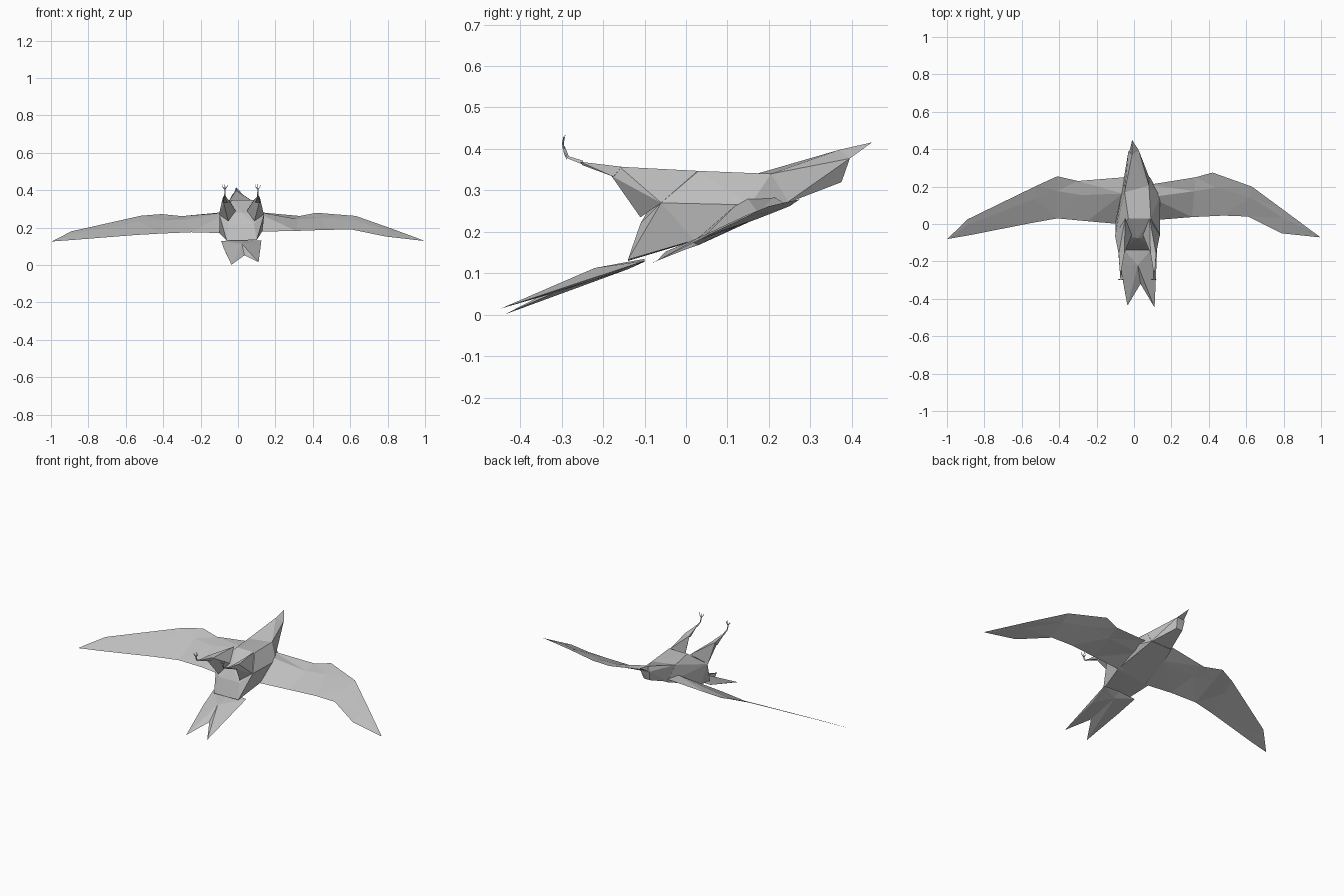
import bpy, bmesh
from mathutils import Vector

grey = bpy.data.materials.new("plumage_grey")
grey.diffuse_color = (0.52, 0.52, 0.52, 1)


def finish(name, bm):
    bmesh.ops.recalc_face_normals(bm, faces=bm.faces[:])
    mesh = bpy.data.meshes.new(name)
    bm.to_mesh(mesh)
    bm.free()
    mesh.materials.append(grey)
    obj = bpy.data.objects.new(name, mesh)
    bpy.context.collection.objects.link(obj)
    return obj


def hull(name, points):
    """Faceted solid wrapped around a few corner points."""
    bm = bmesh.new()
    for p in points:
        bm.verts.new(p)
    bmesh.ops.convex_hull(bm, input=bm.verts[:])
    loose = [v for v in bm.verts if not v.link_faces]
    bmesh.ops.delete(bm, geom=loose, context='VERTS')
    return finish(name, bm)


def loft(name, rings):
    """Closed skin over rings with the same number of corners."""
    bm = bmesh.new()
    loops = [[bm.verts.new(p) for p in ring] for ring in rings]
    n = len(loops[0])
    for a, b in zip(loops, loops[1:]):
        for i in range(n):
            j = (i + 1) % n
            bm.faces.new((a[i], a[j], b[j], b[i]))
    bm.faces.new(loops[0])
    bm.faces.new(loops[-1])
    bmesh.ops.remove_doubles(bm, verts=bm.verts[:], dist=0.00005)
    bmesh.ops.triangulate(bm, faces=bm.faces[:])
    return finish(name, bm)


def limb(name, path):
    """Tapered triangular rod through (x, y, z, radius) stations."""
    rings = []
    for k, (x, y, z, r) in enumerate(path):
        prev = Vector(path[max(k - 1, 0)][:3])
        nxt = Vector(path[min(k + 1, len(path) - 1)][:3])
        q = (nxt - prev).to_track_quat('Z', 'Y')
        rings.append([Vector((x, y, z)) + q @ Vector((r * c, r * s, 0))
                      for c, s in ((0, 1), (-0.87, -0.5), (0.87, -0.5))])
    return loft(name, rings)


# Faceted torso, belly up
hull("body", [
    (-0.05, 0.17, 0.34), (0.08, 0.205, 0.34), (-0.03, 0.03, 0.347), (0.09, 0.03, 0.347),
    (0.02, -0.075, 0.28), (-0.07, 0.15, 0.265), (0.14, 0.155, 0.265),
    (-0.10, -0.06, 0.27), (0.14, -0.06, 0.27), (-0.05, -0.11, 0.22), (0.085, -0.11, 0.22),
    (-0.06, -0.14, 0.13), (0.10, -0.14, 0.133), (-0.10, 0.0, 0.172), (0.13, 0.02, 0.18),
    (-0.055, 0.25, 0.268), (0.085, 0.25, 0.268)])

# Head and beak
hull("head", [
    (-0.05, 0.17, 0.34), (0.08, 0.205, 0.34), (-0.055, 0.24, 0.268), (0.085, 0.24, 0.268),
    (-0.025, 0.375, 0.32), (0.015, 0.375, 0.32), (0.025, 0.395, 0.377),
    (-0.03, 0.39, 0.377), (-0.01, 0.37, 0.398)])
hull("beak", [
    (-0.025, 0.385, 0.375), (0.025, 0.395, 0.377), (-0.01, 0.37, 0.398), (-0.01, 0.449, 0.416)])

# Forked tail, two lobes meeting at a raised middle ridge
middle = [(0.02, -0.10, 0.135), (0.02, -0.22, 0.113), (0.035, -0.32, 0.052), (0.02, -0.14, 0.11)]
hull("left_tail_lobe", middle + [
    (-0.09, -0.10, 0.128), (-0.075, -0.22, 0.085), (-0.06, -0.30, 0.055), (-0.035, -0.437, 0.001)])
hull("right_tail_lobe", middle + [
    (0.125, -0.10, 0.13), (0.11, -0.22, 0.085), (0.11, -0.32, 0.055), (0.11, -0.447, 0.015)])


# Thin wings: leading edge, trailing edge and ridge height at each station
def wing(name, stations):
    rings = []
    for lead, trail, t in stations:
        lead, trail = Vector(lead), Vector(trail)
        ridge = lead.lerp(trail, 0.35)
        up = Vector((0, 0, t))
        rings.append([lead, ridge + up, trail, ridge - up * 0.15])
    return loft(name, rings)


wing("right_wing", [
    ((0.08, 0.21, 0.285), (0.10, 0.02, 0.178), 0.04),
    ((0.33, 0.25, 0.262), (0.31, 0.037, 0.182), 0.010),
    ((0.42, 0.275, 0.279), (0.48, 0.045, 0.188), 0.005),
    ((0.63, 0.20, 0.262), (0.61, 0.04, 0.189), 0.003),
    ((0.80, 0.075, 0.202), (0.79, -0.05, 0.152), 0.002),
    ((0.995, -0.07, 0.13), (0.99, -0.071, 0.129), 0.0005)])
wing("left_wing", [
    ((-0.05, 0.25, 0.285), (-0.08, 0.0, 0.17), 0.035),
    ((-0.30, 0.23, 0.261), (-0.25, 0.015, 0.175), 0.012),
    ((-0.41, 0.255, 0.272), (-0.41, 0.03, 0.168), 0.005),
    ((-0.52, 0.205, 0.263), (-0.55, 0.005, 0.16), 0.003),
    ((-0.89, 0.025, 0.18), (-0.88, -0.06, 0.134), 0.002),
    ((-0.998, -0.08, 0.125), (-0.99, -0.079, 0.126), 0.0005)])

# Legs stretched back, with clawed feet pointing up
MID = 0.018
for side, s in (("left", -1), ("right", 1)):
    hull(side + "_thigh", [(MID + s * d, y, z) for d, y, z in (
        (0.065, 0.03, 0.347), (0.12, -0.06, 0.27), (0.10, -0.16, 0.357), (0.07, -0.16, 0.35),
        (0.095, -0.18, 0.335), (0.07, -0.11, 0.235), (0.03, -0.06, 0.29))])
    hull(side + "_shin", [(MID + s * d, y, z) for d, y, z in (
        (0.10, -0.155, 0.357), (0.07, -0.155, 0.35), (0.10, -0.175, 0.333), (0.075, -0.175, 0.335),
        (0.094, -0.255, 0.369), (0.086, -0.255, 0.369), (0.09, -0.25, 0.361))])
    x = MID + s * 0.088
    limb(side + "_ankle", [(x, -0.25, 0.366, 0.006), (x, -0.285, 0.379, 0.004),
                           (x, -0.295, 0.405, 0.003)])
    # three raised toes and one hanging back toe
    for i, (dx, dy, dz) in enumerate(((-0.014, 0.0, 0.028), (0.0, 0.004, 0.032),
                                      (0.014, 0.0, 0.028), (0.0, 0.008, -0.028))):
        limb(f"{side}_toe_{i + 1}", [
            (x, -0.295, 0.402, 0.003),
            (x + dx * 0.8, -0.297 + dy * 0.5, 0.402 + dz * 0.5, 0.0022),
            (x + dx, -0.295 + dy, 0.402 + dz, 0.0006)])
